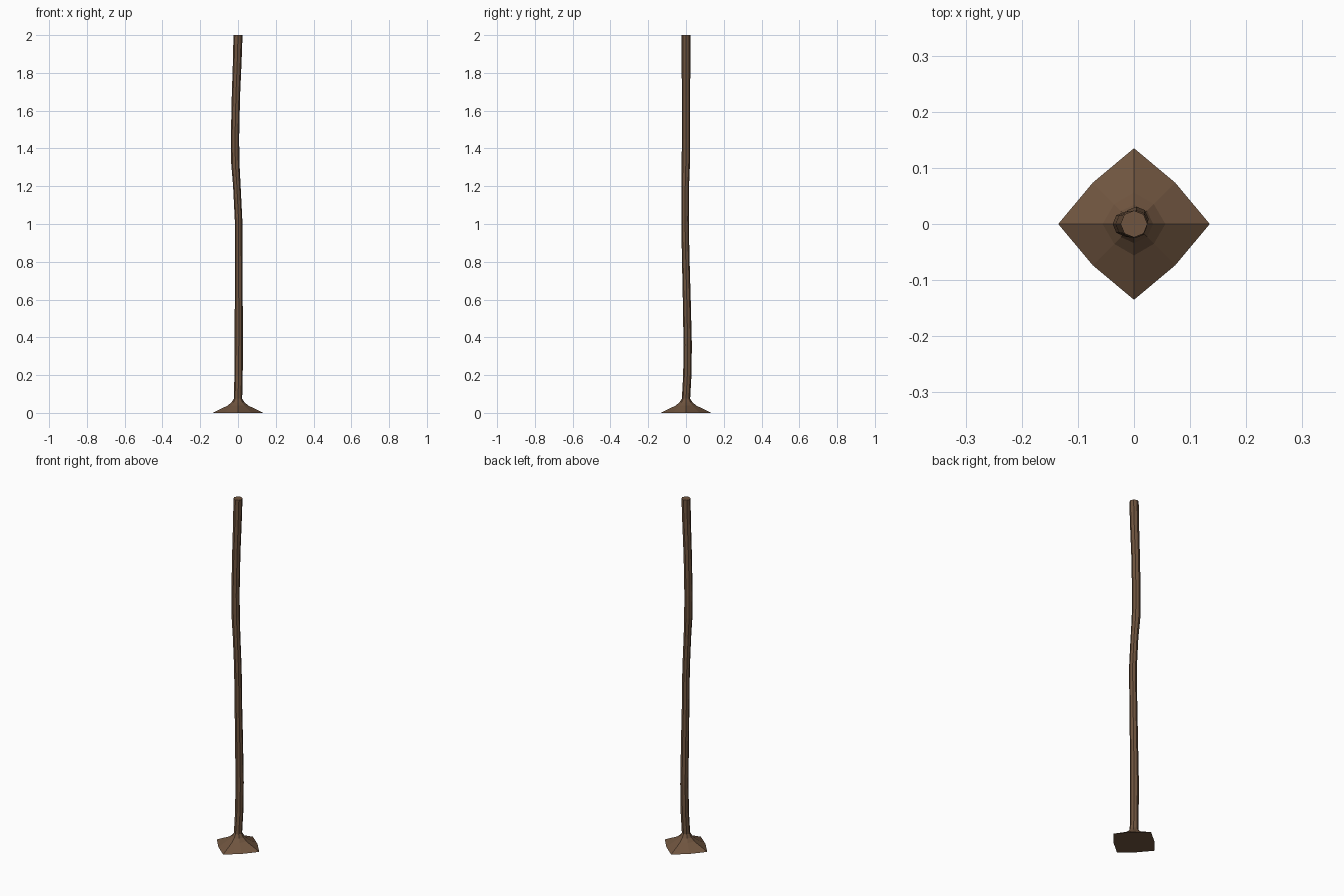
import bpy, bmesh, math

if "Cube" in bpy.data.objects:
    bpy.data.objects.remove(bpy.data.objects["Cube"])

wood = bpy.data.materials.new("brown_wood")
wood.diffuse_color = (0.16, 0.09, 0.05, 1)
wood.use_nodes = True
wood.node_tree.nodes["Principled BSDF"].inputs["Base Color"].default_value = wood.diffuse_color
SIDES = 8


def loft(name, rings):
    """Skin octagonal rings (x, y, z, axis radius, diagonal radius), capped."""
    bm = bmesh.new()
    loops = []
    for x, y, z, ra, rd in rings:
        loop = []
        for i in range(SIDES):
            a = math.tau * i / SIDES
            r = rd if i % 2 else ra
            loop.append(bm.verts.new((x + r * math.cos(a), y + r * math.sin(a), z)))
        loops.append(loop)
    for lo, hi in zip(loops, loops[1:]):
        for i in range(SIDES):
            j = (i + 1) % SIDES
            bm.faces.new((lo[i], lo[j], hi[j], hi[i]))
    bm.faces.new(loops[0][::-1])
    bm.faces.new(loops[-1])
    me = bpy.data.meshes.new(name)
    bm.to_mesh(me)
    bm.free()
    me.materials.append(wood)
    ob = bpy.data.objects.new(name, me)
    bpy.context.collection.objects.link(ob)
    return ob


# Flared foot with four pointed corners, running up into the crooked pole
foot = [(0, 0, 0, 0.135, 0.104),
        (0, 0, 0.038, 0.056, 0.050),
        (0, 0, 0.056, 0.034, 0.033)]
path = [(0, 0, 0.075, 0.022),
        (0.003, 0.007, 0.20, 0.022),
        (0.004, 0.009, 0.36, 0.022),
        (0.004, 0.004, 0.60, 0.021),
        (0.003, -0.002, 0.84, 0.020),
        (0.003, -0.005, 1.02, 0.020),
        (-0.006, -0.004, 1.20, 0.020),
        (-0.014, -0.001, 1.32, 0.022),
        (-0.016, 0.0, 1.45, 0.022),
        (-0.011, 0.0, 1.68, 0.022),
        (-0.004, 0.0, 1.86, 0.023),
        (0, 0, 2.0, 0.024)]
loft("crooked_pole", foot + [(x, y, z, r, r) for x, y, z, r in path])
